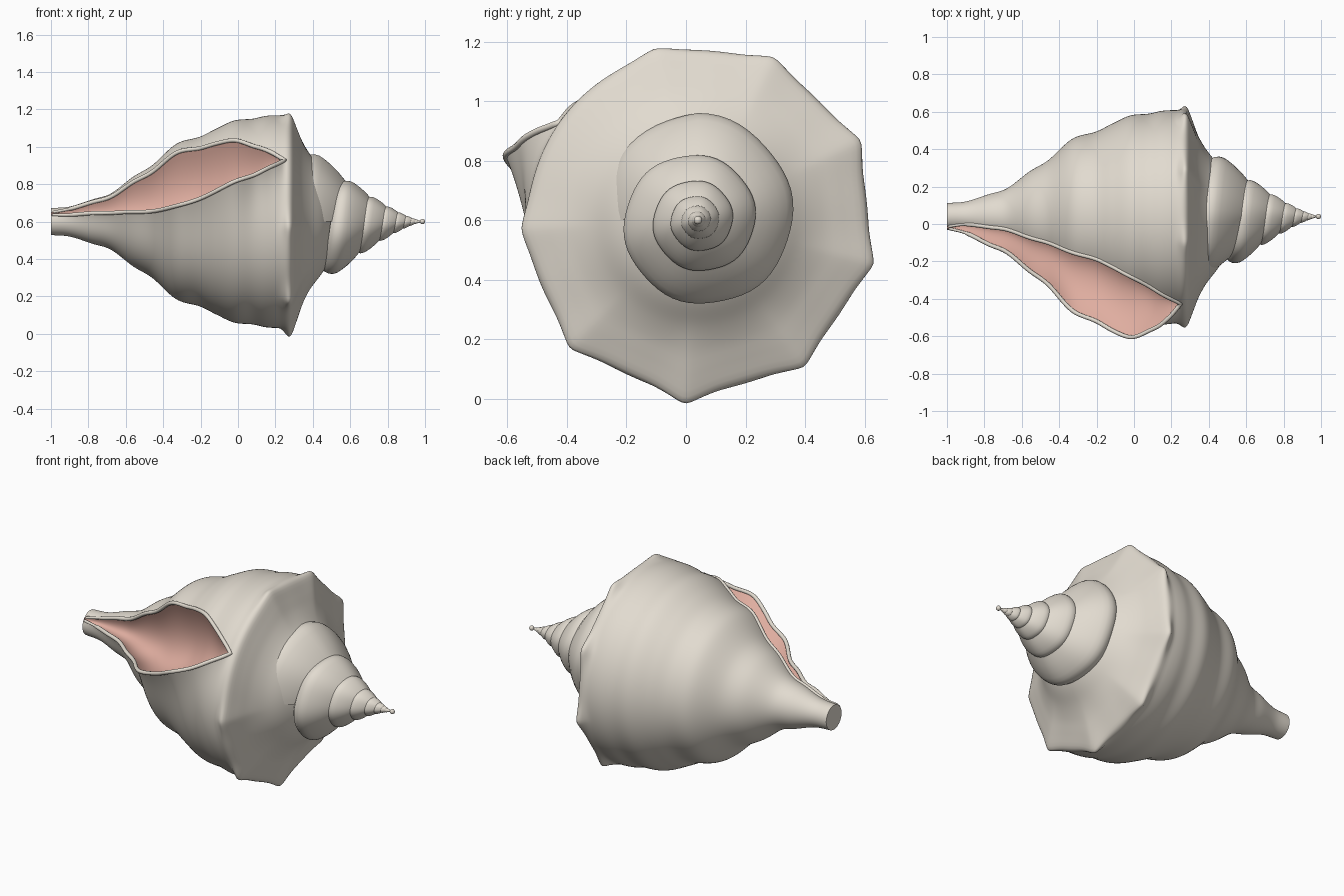
import bpy, bmesh, math
from mathutils import Vector

if "Cube" in bpy.data.objects:
    bpy.data.objects.remove(bpy.data.objects["Cube"])

CY, CZ = 0.04, 0.60          # shell axis runs along x through here


def hermite(tab, x, col=1):
    """Smooth interpolation through a small table of rows (x, value, ...)."""
    if x <= tab[0][0]:
        return tab[0][col]
    n = len(tab)
    slope = lambda i: ((tab[min(i + 1, n - 1)][col] - tab[max(i - 1, 0)][col])
                       / (tab[min(i + 1, n - 1)][0] - tab[max(i - 1, 0)][0]))
    for i in range(n - 1):
        a, b = tab[i], tab[i + 1]
        if x <= b[0]:
            h = b[0] - a[0]
            t = (x - a[0]) / h
            return ((2*t**3 - 3*t*t + 1) * a[col] + (t**3 - 2*t*t + t) * h * slope(i)
                    + (3*t*t - 2*t**3) * b[col] + (t**3 - t*t) * h * slope(i + 1))
    return tab[-1][col]


def polar(x, r, deg):
    a = math.radians(deg)
    return Vector((x, CY + r * math.cos(a), CZ + r * math.sin(a)))


def material(name, rgb):
    m = bpy.data.materials.new(name)
    m.diffuse_color = (*rgb, 1)
    m.use_nodes = True
    m.node_tree.nodes["Principled BSDF"].inputs["Base Color"].default_value = m.diffuse_color
    return m


def grid_object(name, rows, mat, cap_first=False, angle=50):
    bm = bmesh.new()
    vs = [[bm.verts.new(p) for p in row] for row in rows]
    for a, b in zip(vs, vs[1:]):
        for j in range(len(a) - 1):
            bm.faces.new((a[j], a[j + 1], b[j + 1], b[j]))
    if cap_first:
        bm.faces.new(vs[0])
    bmesh.ops.remove_doubles(bm, verts=bm.verts, dist=0.0004)
    bmesh.ops.recalc_face_normals(bm, faces=bm.faces)
    me = bpy.data.meshes.new(name)
    bm.to_mesh(me)
    bm.free()
    ob = bpy.data.objects.new(name, me)
    bpy.context.collection.objects.link(ob)
    me.materials.append(mat)
    bpy.ops.object.select_all(action='DESELECT')
    ob.select_set(True)
    bpy.context.view_layer.objects.active = ob
    bpy.ops.object.shade_smooth_by_angle(angle=math.radians(angle))
    return ob


cream = material("shell_cream", (0.76, 0.71, 0.63))
pink = material("inner_pink", (0.74, 0.42, 0.35))

# body profile: x, radius
PROFILE = [(-1, .072), (-.9, .08), (-.78, .118), (-.68, .15), (-.56, .24), (-.46, .30),
           (-.33, .415), (-.2, .455), (-.12, .495), (-.02, .54), (.08, .55), (.15, .565),
           (.22, .568), (.28, .56), (.315, .49), (.345, .425), (.385, .36), (.45, .275), (.5, .19)]
# aperture: x, inner-edge angle, lip angle, lip flare
MOUTH = [(-1, 138, 150, 0), (-.9, 122, 158, .015), (-.75, 118, 164, .04), (-.5, 118, 171, .06),
         (-.3, 118, 170, .10), (-.03, 126, 162, .14), (.1, 134, 157, .10),
         (.2, 141, 150, .04), (.25, 145, 145, 0)]
KNOBS = [(104, .03), (65, .04), (26, .045), (-14, .045), (-54, .045), (-94, .055), (-135, .045), (-177, .03)]


def body_point(x, phi, lip, flare):
    r = hermite(PROFILE, x)
    band = math.exp(-((x - .28) / (.035 if x < .28 else .06)) ** 2)
    for k, amp in KNOBS:
        d = abs((phi - k + 180) % 360 - 180)
        r += amp * band * math.exp(-(d / 8) ** 1.5)
    r += flare * math.exp(-(phi - (lip - 360)) / 14)
    return polar(x, r, phi)


# body whorl, open at the mouth
rows = []
xs = [-1 + 1.25 * i / 90 for i in range(91)] + [.25 + .25 * i / 30 for i in range(1, 31)]
for x in xs:
    p1, p2, fl = (hermite(MOUTH, x, c) for c in (1, 2, 3))
    rows.append([body_point(x, p1 + (p2 - 360 - p1) * j / 240, p2, fl) for j in range(241)])
grid_object("body_whorl", rows, cream, cap_first=True)

# pink mouth cavity, hung between the two edges
cavity, inner, outer = [], [], []
for row in rows[:91]:
    a, b = row[0], row[-1]
    inner.append(a)
    outer.append(b)
    gap = (a - b).length
    ca = a + Vector((0, .45, -.89)) * gap * .9
    cb = b + Vector((0, .78, -.62)) * gap * .75
    cavity.append([(1-t)**3 * b + 3*t*(1-t)**2 * cb + 3*t*t*(1-t) * ca + t**3 * a
                   for t in [j / 24 for j in range(25)]])
grid_object("mouth_cavity", cavity, pink)

# rounded rim around the mouth
cu = bpy.data.curves.new("mouth_rim", 'CURVE')
cu.dimensions = '3D'
cu.bevel_depth = .011
cu.bevel_resolution = 3
sp = cu.splines.new('POLY')
loop = outer + inner[::-1][1:]
sp.points.add(len(loop) - 1)
for q, p in zip(sp.points, loop):
    q.co = (max(p.x, -.989), p.y, p.z, 1)
    q.radius = 1 if p.x > -.9 else .7
rim = bpy.data.objects.new("mouth_rim", cu)
bpy.context.collection.objects.link(rim)
cu.materials.append(cream)

# spire: a strip wound round the axis, each turn 1.65 times the last
GROW = 1.65


def whorl(theta):
    R = .36 * GROW ** ((theta - 90) / 360)
    return R, 1 - .58 * (R / .36) ** .72


SECTION = [(-.12, -.14), (0, 0.0), (.15, .10), (.4, .28), (.65, .5), (.84, .7), (.95, .85),
           (1, 1), (.98, 1.15), (.90, 1.28), (.7, 1.4)]
strip = []
for i in range(8 * 60 + 16):
    th = 90 - 8 * 360 + i * 6
    R, X = whorl(th)
    r0, x0 = whorl(th - 360)
    sink = 1 - .22 * max(0, (th - 90) / 90)
    wob = 1 + .012 * math.sin(math.radians(th * 6))
    strip.append([polar(x0 + (X - x0) * u - .012 * R / .36,
                        (r0 * .93 + (R - r0 * .93) * s) * sink * wob, th) for s, u in SECTION])
grid_object("spire", strip, cream, angle=60)

# apex bead
bpy.ops.mesh.primitive_uv_sphere_add(segments=16, ring_count=10, radius=.014, location=(.986, CY, CZ))
tip = bpy.context.object
tip.name = "apex"
tip.data.materials.append(cream)
bpy.ops.object.shade_smooth()
